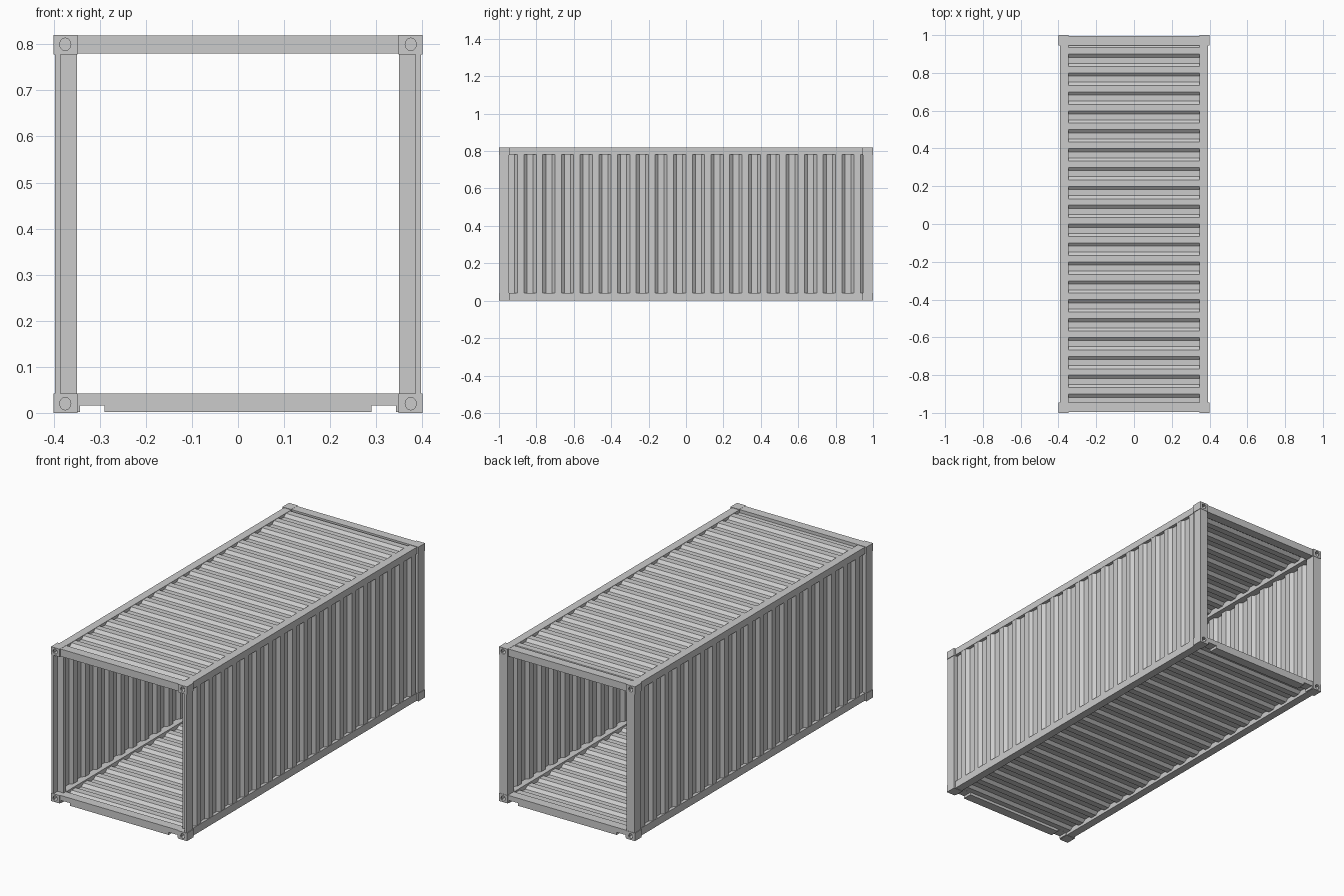
import bpy, bmesh
from mathutils import Vector

if "Cube" in bpy.data.objects:
    bpy.data.objects.remove(bpy.data.objects["Cube"])

MID = 0.41                      # half height, used as the vertical mirror plane


def finish(name, bm, mirror=(False, False, False)):
    """Make an object centred on the container, optionally mirrored."""
    bmesh.ops.recalc_face_normals(bm, faces=bm.faces)
    bmesh.ops.translate(bm, verts=bm.verts, vec=(0, 0, -MID))
    me = bpy.data.meshes.new(name)
    bm.to_mesh(me)
    bm.free()
    ob = bpy.data.objects.new(name, me)
    ob.location.z = MID
    bpy.context.collection.objects.link(ob)
    if any(mirror):
        m = ob.modifiers.new("mirror", 'MIRROR')
        m.use_axis = mirror
        m.use_mirror_merge = False
    return ob


def box(name, x, y, z, mirror=(False, False, False)):
    """Box from three (low, high) ranges."""
    bm = bmesh.new()
    bmesh.ops.create_cube(bm, size=1)
    for v in bm.verts:
        v.co = Vector([(r[0] + r[1]) / 2 + c * (r[1] - r[0])
                       for c, r in zip(v.co, (x, y, z))])
    return finish(name, bm, mirror)


def prism(name, profile, z, mirror):
    """Extrude an xy profile between two heights."""
    bm = bmesh.new()
    f = bm.faces.new([bm.verts.new((px, py, z[0])) for px, py in profile])
    ext = bmesh.ops.extrude_face_region(bm, geom=[f])
    bmesh.ops.translate(bm, vec=(0, 0, z[1] - z[0]),
                        verts=[g for g in ext["geom"] if isinstance(g, bmesh.types.BMVert)])
    return finish(name, bm, mirror)


def corrugated(name, place, mirror=(False, False, False), waves=19, length=1.9):
    """Trapezoid-wave sheet along y; place(side, y, wave) gives each point."""
    step = length / waves
    path = []
    for i in range(waves):
        for t, w in ((0.0, 0), (0.33, 0), (0.5, 1), (0.83, 1)):
            path.append((-length / 2 + (i + t) * step, w))
    path.append((length / 2, 0))
    bm = bmesh.new()
    rows = [[bm.verts.new(place(s, y, w)) for s in (0, 1)] for y, w in path]
    for a, b in zip(rows, rows[1:]):
        bm.faces.new((a[0], a[1], b[1], b[0]))
    ob = finish(name, bm, mirror)
    s = ob.modifiers.new("thickness", 'SOLIDIFY')
    s.thickness = 0.003
    s.offset = 0
    return ob


def cut(target, cutter):
    b = target.modifiers.new("cut", 'BOOLEAN')
    b.operation = 'DIFFERENCE'
    b.solver = 'EXACT'
    b.object = cutter
    cutter.hide_render = True
    cutter.hide_viewport = True


def oval_cutter(name, centre, axis, r1, r2, depth):
    bm = bmesh.new()
    bmesh.ops.create_cone(bm, cap_ends=True, segments=24,
                          radius1=1, radius2=1, depth=depth)
    for v in bm.verts:
        a, b, d = v.co.x * r1, v.co.y * r2, v.co.z
        v.co = Vector((a, d, b) if axis == 'y' else (d, a, b)) + Vector(centre)
    return finish(name, bm)


# Corner castings: hollow blocks with oval lashing holes
casting = box("corner_castings", (0.348, 0.4), (-1, -0.944), (0.778, 0.82))
cut(casting, box("casting_hollow_cutter", (0.356, 0.392), (-0.992, -0.952), (0.785, 0.814)))
cut(casting, oval_cutter("front_hole_cutter", (0.375, -1, 0.80), 'y', 0.012, 0.0135, 0.024))
cut(casting, oval_cutter("side_hole_cutter", (0.4, -0.97, 0.80), 'x', 0.012, 0.0135, 0.024))
m = casting.modifiers.new("mirror", 'MIRROR')
m.use_axis = (True, True, True)
m.use_mirror_merge = False

# Corner posts: recessed L section for the front doorway, plain at the back
prism("front_posts", [(0.385, -0.998), (0.397, -0.998), (0.397, -0.946), (0.35, -0.946),
                      (0.35, -0.965), (0.385, -0.965)], (0.042, 0.778), (True, False, False))
box("back_posts", (0.35, 0.397), (0.946, 0.998), (0.042, 0.778), (True, False, False))

# Long side rails
box("top_side_rails", (0.348, 0.391), (-0.944, 0.944), (0.782, 0.818), (True, False, False))
box("bottom_side_rails", (0.348, 0.391), (-0.944, 0.944), (0.002, 0.042), (True, False, False))

# End beams across the top
box("top_end_beams", (-0.348, 0.348), (-0.994, -0.946), (0.78, 0.819), (False, True, False))

# Bottom end beams with a notch near each corner
bm = bmesh.new()
outline = [(-0.348, 0.002), (-0.343, 0.002), (-0.343, 0.016), (-0.29, 0.016), (-0.29, 0.002)]
outline += [(-x, z) for x, z in reversed(outline)] + [(0.348, 0.042), (-0.348, 0.042)]
face = bm.faces.new([bm.verts.new((x, -0.996, z)) for x, z in outline])
ext = bmesh.ops.extrude_face_region(bm, geom=[face])
bmesh.ops.translate(bm, vec=(0, 0.05, 0),
                    verts=[g for g in ext["geom"] if isinstance(g, bmesh.types.BMVert)])
finish("bottom_end_beams", bm, (False, True, False))

# Corrugated side walls, roof and floor
corrugated("side_walls", lambda s, y, w: (0.373 + 0.015 * w, y, (0.03, 0.79)[s]),
           (True, False, False))
corrugated("roof", lambda s, y, w: ((-0.36, 0.36)[s], y, 0.801 + 0.014 * w))
corrugated("floor", lambda s, y, w: ((-0.36, 0.36)[s], y, 0.018 + 0.014 * w))
